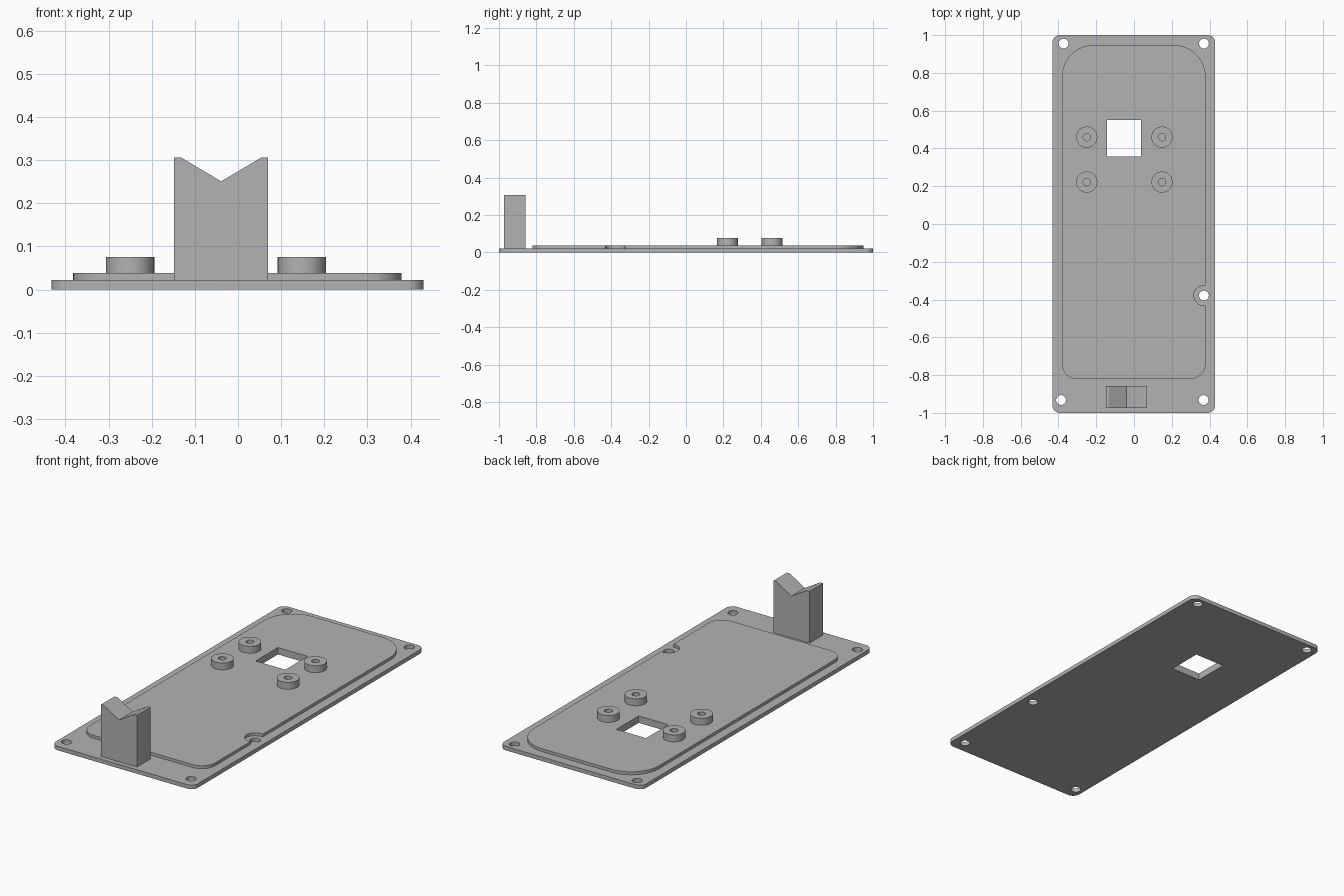
import bpy, bmesh, math

if "Cube" in bpy.data.objects:
    bpy.data.objects.remove(bpy.data.objects["Cube"])

grey = bpy.data.materials.new("plain grey")
grey.diffuse_color = (0.45, 0.45, 0.45, 1)
grey.use_nodes = True
grey.node_tree.nodes["Principled BSDF"].inputs["Base Color"].default_value = grey.diffuse_color


def arc(cx, cy, r, a0, a1, n):
    """Points on an arc, angles in degrees."""
    angles = [math.radians(a0 + (a1 - a0) * i / n) for i in range(n + 1)]
    return [(cx + r * math.cos(a), cy + r * math.sin(a)) for a in angles]


def circle(cx, cy, r, n=40):
    return arc(cx, cy, r, 0, 360, n)[:-1]


def slab(name, loops, z0, z1):
    """Fill an outline (first loop) with holes (other loops) and extrude it."""
    curve = bpy.data.curves.new(name, 'CURVE')
    curve.dimensions = '2D'
    curve.fill_mode = 'BOTH'
    curve.extrude = (z1 - z0) / 2
    for loop in loops:
        s = curve.splines.new('POLY')
        s.points.add(len(loop) - 1)
        for p, (x, y) in zip(s.points, loop):
            p.co = (x, y, 0, 1)
        s.use_cyclic_u = True
    tmp = bpy.data.objects.new(name + "_profile", curve)
    bpy.context.collection.objects.link(tmp)
    dg = bpy.context.evaluated_depsgraph_get()
    mesh = bpy.data.meshes.new_from_object(tmp.evaluated_get(dg))
    bpy.data.objects.remove(tmp)
    bm = bmesh.new()
    bm.from_mesh(mesh)
    bmesh.ops.translate(bm, verts=bm.verts, vec=(0, 0, (z0 + z1) / 2))
    bmesh.ops.remove_doubles(bm, verts=bm.verts, dist=1e-5)
    bmesh.ops.recalc_face_normals(bm, faces=bm.faces)
    bm.to_mesh(mesh)
    bm.free()
    return finish(name, mesh)


def finish(name, mesh):
    mesh.materials.clear()
    mesh.materials.append(grey)
    ob = bpy.data.objects.new(name, mesh)
    bpy.context.collection.objects.link(ob)
    bpy.ops.object.select_all(action='DESELECT')
    ob.select_set(True)
    bpy.context.view_layer.objects.active = ob
    bpy.ops.object.shade_smooth_by_angle(angle=math.radians(30))
    return ob


def rounded(x0, x1, y0, y1, r_low, r_high, right_edge=()):
    """Rounded rectangle, with optional extra points along the right edge."""
    a, b = r_low, r_high
    return (arc(x0 + a, y0 + a, a, 180, 270, 12) + arc(x1 - a, y0 + a, a, 270, 360, 12)
            + list(right_edge)
            + arc(x1 - b, y1 - b, b, 0, 90, 16) + arc(x0 + b, y1 - b, b, 90, 180, 16))


BASE, STEP, BOSS, POST = 0.022, 0.038, 0.076, 0.306
window = [(-0.143, 0.357), (0.037, 0.357), (0.037, 0.55), (-0.143, 0.55)]
screws = [(-0.373, 0.955), (0.37, 0.955), (-0.386, -0.932), (0.368, -0.932), (0.37, -0.379)]

# base plate with screw holes and window
slab("base_plate", [rounded(-0.432, 0.43, -1, 1, 0.04, 0.04), window]
     + [circle(x, y, 0.026) for x, y in screws], 0, BASE)

# raised panel with a round notch around the side screw
edge, r = 0.379, 0.053
half = math.degrees(math.acos((edge - screws[4][0]) / r))
notch = arc(*screws[4], r, -half, half - 360, 24)
slab("raised_panel", [rounded(-0.382, edge, -0.82, 0.948, 0.08, 0.17, notch), window], BASE, STEP)

# four hollow mounting bosses
for x in (-0.25, 0.148):
    for y in (0.222, 0.46):
        slab("mounting_boss", [circle(x, y, 0.056), circle(x, y, 0.02, 24)], STEP, BOSS)

# post with a V-shaped rest on top
profile = [(-0.148, BASE), (0.07, BASE), (0.07, POST), (0.054, POST),
           (-0.039, 0.251), (-0.132, POST), (-0.148, POST)]
bm = bmesh.new()
face = bm.faces.new([bm.verts.new((x, -0.974, z)) for x, z in profile])
ext = bmesh.ops.extrude_face_region(bm, geom=[face])
bmesh.ops.translate(bm, vec=(0, 0.117, 0),
                    verts=[v for v in ext["geom"] if isinstance(v, bmesh.types.BMVert)])
bmesh.ops.recalc_face_normals(bm, faces=bm.faces)
post = bpy.data.meshes.new("rest_post")
bm.to_mesh(post)
bm.free()
finish("rest_post", post)
